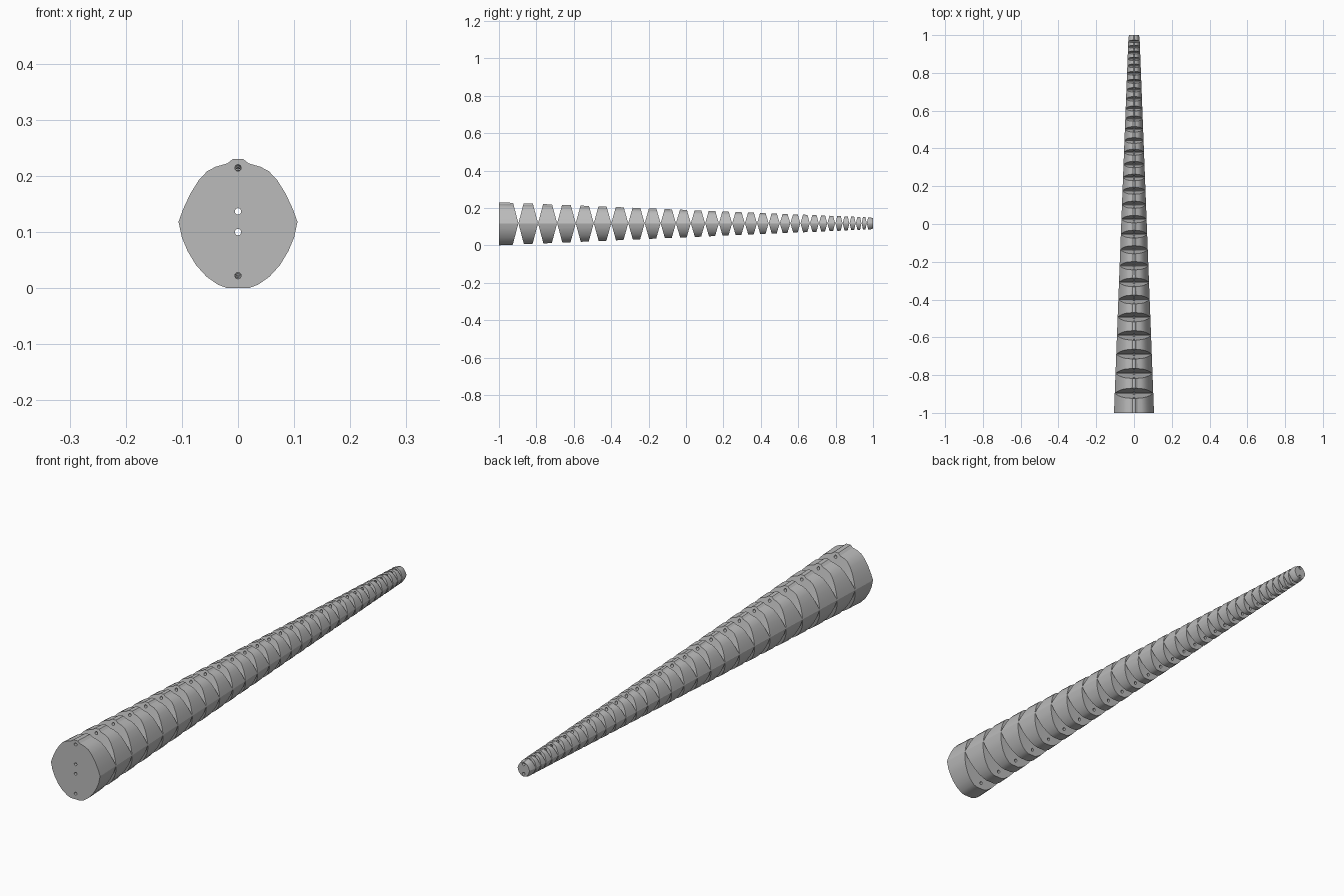
import bpy, bmesh, math
from mathutils import Matrix, Vector

cube = bpy.data.objects.get("Cube")
if cube:
    bpy.data.objects.remove(cube, do_unlink=True)

MID = 0.118          # height of the bending axis
TIP = 0.275          # tip size relative to the base
JOINTS = 29
FIRST_JOINT = -0.896
PITCH_START, PITCH_END = 0.105, 0.0252

grey = bpy.data.materials.new("plain grey")
grey.use_nodes = True
grey.diffuse_color = (0.5, 0.5, 0.5, 1)
grey.node_tree.nodes["Principled BSDF"].inputs["Base Color"].default_value = (0.5, 0.5, 0.5, 1)


def make_object(name, bm):
    bmesh.ops.recalc_face_normals(bm, faces=bm.faces[:])
    mesh = bpy.data.meshes.new(name)
    bm.to_mesh(mesh)
    bm.free()
    obj = bpy.data.objects.new(name, mesh)
    bpy.context.collection.objects.link(obj)
    mesh.materials.append(grey)
    return obj


def loft(bm, rings):
    """Skin a list of closed rings and cap both ends."""
    loops = [[bm.verts.new(p) for p in ring] for ring in rings]
    for a, b in zip(loops, loops[1:]):
        for i in range(len(a)):
            j = (i + 1) % len(a)
            bm.faces.new((a[i], a[j], b[j], b[i]))
    bm.faces.new(loops[0])
    bm.faces.new(loops[-1][::-1])


def size_at(y):
    return 1 + (TIP - 1) * (y + 1) / 2


def add_rod(bm, start, end, radius):
    start, end = Vector(start), Vector(end)
    axis = end - start
    turn = axis.to_track_quat('Z', 'Y').to_matrix().to_4x4()
    bmesh.ops.create_cone(bm, cap_ends=True, segments=14, radius1=radius, radius2=radius,
                          depth=axis.length,
                          matrix=Matrix.Translation((start + end) / 2) @ turn)


def cut(target, cutter):
    cutter.hide_render = True
    mod = target.modifiers.new("cut", 'BOOLEAN')
    mod.operation = 'DIFFERENCE'
    mod.solver = 'EXACT'
    mod.object = cutter
    bpy.ops.object.select_all(action='DESELECT')
    bpy.context.view_layer.objects.active = target
    target.select_set(True)
    bpy.ops.object.modifier_apply(modifier=mod.name)
    bpy.data.objects.remove(cutter, do_unlink=True)


# Tapered body: round section with a ridge on top and a flat underneath
half = [(0.009, 0.23), (0.019, 0.222), (0.04, 0.216), (0.055, 0.208), (0.07, 0.192),
        (0.085, 0.168), (0.098, 0.14), (0.106, MID), (0.1, 0.09), (0.09, 0.066),
        (0.075, 0.041), (0.056, 0.02), (0.036, 0.006), (0.02, 0)]
section = half + [(-x, z) for x, z in reversed(half)]
rings = []
for y, scale in ((-1, 1), (0.985, size_at(0.985)), (1, TIP * 0.88)):
    rings.append([(x * scale, y, MID + (z - MID) * scale) for x, z in section])
bm = bmesh.new()
loft(bm, rings)
body = make_object("segmented_arm", bm)

# Wedge gaps above and below every joint, leaving a thin hinge web
bm = bmesh.new()
y = FIRST_JOINT
for i in range(JOINTS):
    pitch = PITCH_START + (PITCH_END - PITCH_START) * i / (JOINTS - 1)
    size = size_at(y)
    web, reach = 0.004 * size, 0.125 * size
    spread = 0.26 * pitch * reach / (0.108 * size)
    for side in (1, -1):
        tri = [(y - 0.001, side * web), (y + 0.001, side * web),
               (y + spread, side * reach), (y - spread, side * reach)]
        loft(bm, [[(x, a, MID + b) for a, b in tri] for x in (-0.15, 0.15)])
    y += pitch
cut(body, make_object("wedge_cutter", bm))

# Straight core holes, then tendon holes that converge on them at the tip
for name, base in (("core_hole_cutter", 0.0185), ("tendon_hole_cutter", 0.096)):
    bm = bmesh.new()
    for side in (1, -1):
        start = Vector((0, -1, MID + side * base))
        end = Vector((0, 1, MID + side * 0.0185))
        extra = (end - start) * 0.01
        add_rod(bm, start - extra, end + extra, 0.0058)
    cut(body, make_object(name, bm))

bpy.ops.object.shade_smooth_by_angle(angle=math.radians(22))
